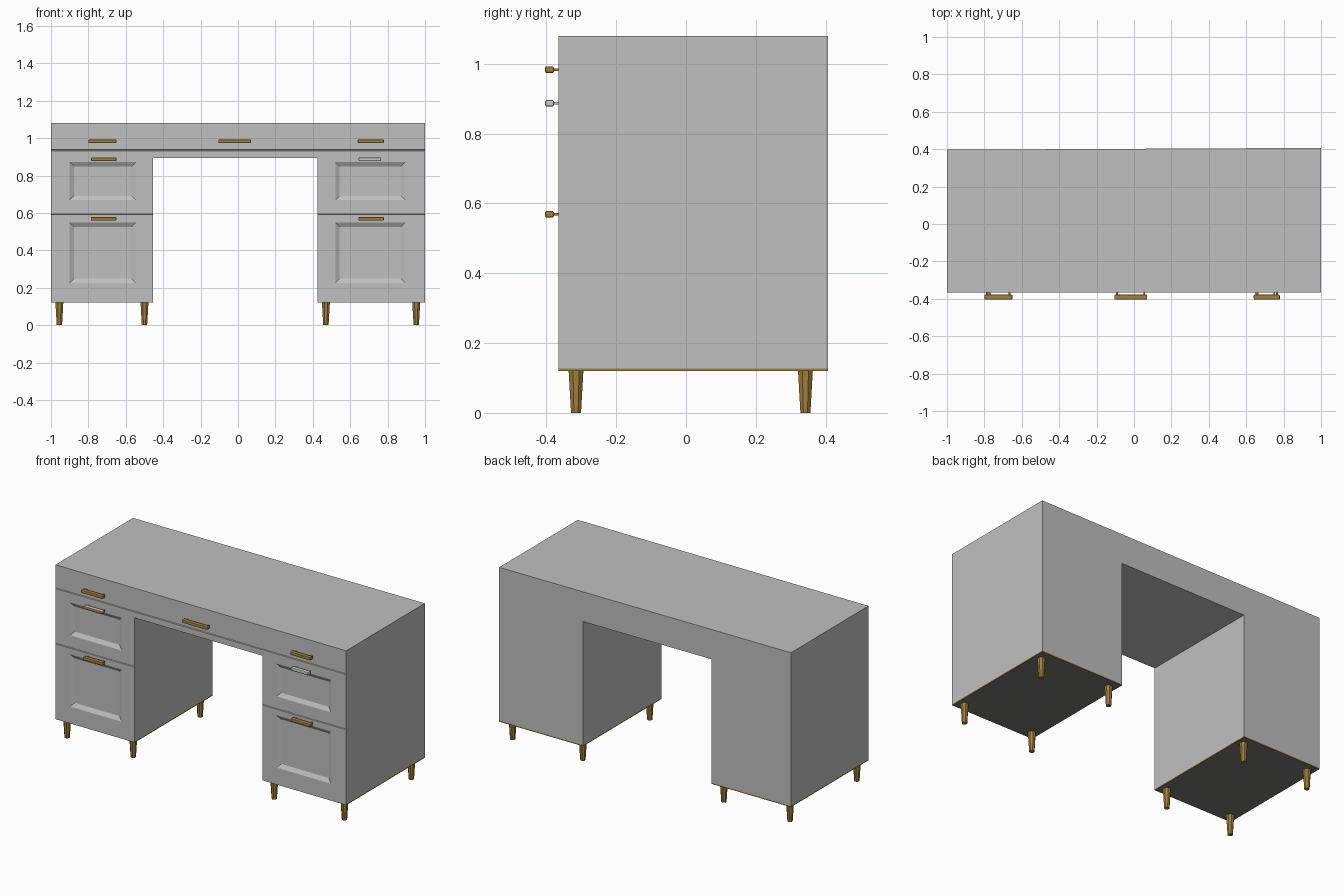
import bpy, bmesh, math
from mathutils import Matrix, Vector

if "Cube" in bpy.data.objects:
    bpy.data.objects.remove(bpy.data.objects["Cube"])


def material(name, rgb):
    m = bpy.data.materials.new(name)
    m.diffuse_color = (*rgb, 1)
    m.use_nodes = True
    m.node_tree.nodes["Principled BSDF"].inputs["Base Color"].default_value = m.diffuse_color
    return m


GREY = material("light grey", (0.53, 0.53, 0.53))
DARK = material("dark grey", (0.19, 0.185, 0.18))
GOLD = material("antique gold", (0.36, 0.22, 0.045))
PALE = material("pale metal", (0.62, 0.60, 0.54))
FRONT = -0.365


def add_object(name, bm, mats):
    bmesh.ops.recalc_face_normals(bm, faces=bm.faces[:])
    me = bpy.data.meshes.new(name)
    bm.to_mesh(me)
    bm.free()
    for m in mats:
        me.materials.append(m)
    ob = bpy.data.objects.new(name, me)
    bpy.context.collection.objects.link(ob)
    return ob


# Desk body: front drawn as a grid of cells, extruded to the back
xs = [-1, -0.90, -0.545, -0.455, 0.425, 0.52, 0.895, 1]
zs = [0.12, 0.127, 0.225, 0.55, 0.588, 0.595, 0.668, 0.872, 0.895, 0.932, 0.938, 1.08]
bm = bmesh.new()
grid = [[bm.verts.new((x, FRONT, z)) for x in xs] for z in zs]
panels, seams = [], []
for j in range(len(zs) - 1):
    for i in range(len(xs) - 1):
        if i == 3 and zs[j] < 0.89:
            continue  # kneehole
        f = bm.faces.new((grid[j][i], grid[j][i + 1], grid[j + 1][i + 1], grid[j + 1][i]))
        if i in (1, 5) and j in (2, 6):
            panels.append(f)
        if j in (4, 9):
            seams.append(f)
bmesh.ops.delete(bm, geom=[v for v in bm.verts if not v.link_faces], context='VERTS')
back = bmesh.ops.extrude_face_region(bm, geom=bm.faces[:], use_keep_orig=True)
for v in back["geom"]:
    if isinstance(v, bmesh.types.BMVert):
        v.co.y = 0.402 + 0.005 * v.co.x
bmesh.ops.recalc_face_normals(bm, faces=bm.faces[:])

# Recessed drawer panels and seams between drawers
bmesh.ops.inset_region(bm, faces=panels, thickness=0.024, depth=-0.014, use_even_offset=True)
bmesh.ops.inset_region(bm, faces=seams, thickness=0.002, depth=-0.005, use_even_offset=True)

# Dark underside of pedestals, thin gold edge on sides and back
bm.normal_update()
for f in bm.faces:
    if f.calc_center_median().z < 0.127:
        if f.normal.z < -0.5:
            f.material_index = 1
        elif f.normal.y > -0.5:
            f.material_index = 2
bmesh.ops.dissolve_limit(bm, angle_limit=0.001, verts=bm.verts[:], edges=bm.edges[:], delimit={'MATERIAL'})
add_object("desk_body", bm, [GREY, DARK, GOLD])

# Tapered legs
for x in (-0.955, -0.5, 0.47, 0.953):
    for side, y in (("front", -0.315), ("back", 0.342)):
        bm = bmesh.new()
        bmesh.ops.create_cone(bm, cap_ends=True, segments=8, radius1=0.0155, radius2=0.023, depth=0.122,
                              matrix=Matrix.Translation((x, y, 0.061)) @ Matrix.Rotation(math.pi / 8, 4, 'Z'))
        add_object(side + "_leg", bm, [GOLD])


# Drawer pulls: a rounded bar on two short posts
def handle(x0, x1, z, pale_top=False, pale=False):
    w = x1 - x0
    bm = bmesh.new()
    bmesh.ops.create_cube(bm, size=1, matrix=Matrix.Translation(((x0 + x1) / 2, -0.391, z))
                          @ Matrix.Diagonal((w, 0.026, 0.019, 1)))
    bmesh.ops.bevel(bm, geom=bm.edges[:], offset=0.005, segments=2, profile=0.5, affect='EDGES')
    for s in (-1, 1):
        bmesh.ops.create_cube(bm, size=1, matrix=Matrix.Translation(((x0 + x1) / 2 + s * (w / 2 - 0.015), -0.372, z))
                              @ Matrix.Diagonal((0.01, 0.02, 0.008, 1)))
    bm.normal_update()
    for f in bm.faces:
        f.material_index = int(pale or (pale_top and f.normal.z > 0.5))
    add_object("drawer_handle", bm, [GOLD, PALE])


handle(-0.80, -0.65, 0.983)
handle(-0.105, 0.07, 0.983)
handle(0.64, 0.78, 0.983)
handle(-0.785, -0.65, 0.887, pale_top=True)
handle(0.645, 0.765, 0.887, pale=True)
handle(-0.787, -0.65, 0.569)
handle(0.645, 0.78, 0.569)
